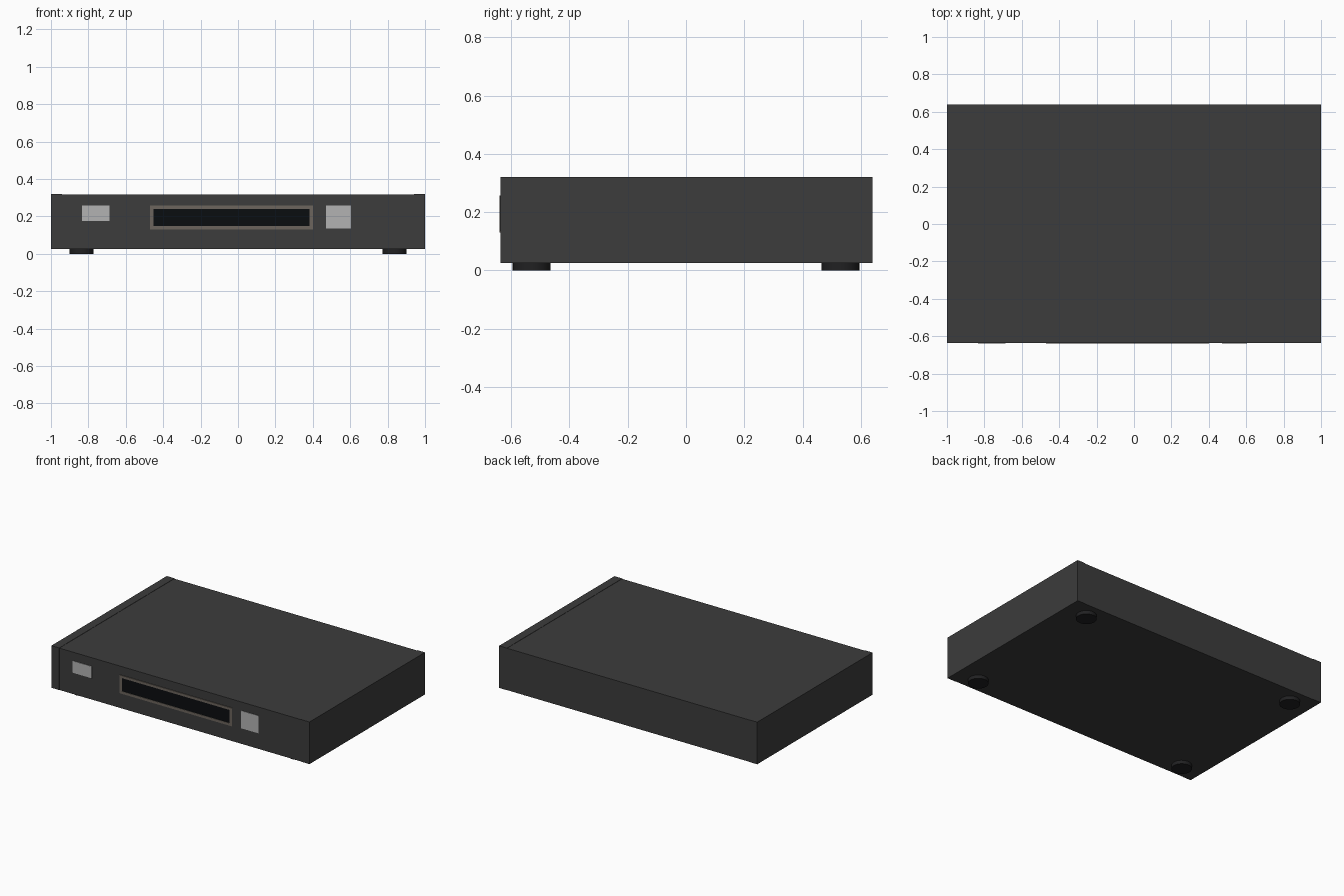
import bpy, bmesh
from mathutils import Vector

if "Cube" in bpy.data.objects:
    bpy.data.objects.remove(bpy.data.objects["Cube"])


def material(name, rgb):
    m = bpy.data.materials.new(name)
    m.diffuse_color = (*rgb, 1)
    m.use_nodes = True
    m.node_tree.nodes["Principled BSDF"].inputs["Base Color"].default_value = m.diffuse_color
    return m


CASE = material("dark_case", (0.045, 0.045, 0.045))
RUBBER = material("rubber", (0.015, 0.015, 0.016))
TRIM = material("warm_trim", (0.15, 0.13, 0.11))
GLASS = material("black_glass", (0.003, 0.004, 0.005))
LABEL = material("pale_plate", (0.45, 0.45, 0.45))


def box(name, x, y, z, mat):
    lo, hi = Vector((x[0], y[0], z[0])), Vector((x[1], y[1], z[1]))
    bm = bmesh.new()
    bmesh.ops.create_cube(bm, size=1)
    for v in bm.verts:
        v.co = (lo + hi) / 2 + v.co * (hi - lo)
    me = bpy.data.meshes.new(name)
    bm.to_mesh(me)
    bm.free()
    me.materials.append(mat)
    ob = bpy.data.objects.new(name, me)
    bpy.context.collection.objects.link(ob)
    return ob


# Main case, with side cheeks standing very slightly proud
box("main_case", (-0.94, 0.94), (-0.635, 0.638), (0.025, 0.318), CASE)
for side, s in (("left", -1), ("right", 1)):
    box(side + "_cheek", sorted((s * 0.94, s)), (-0.637, 0.64), (0.025, 0.32), CASE)

# Display: rectangular frame around a recessed glass strip
frame = box("display_frame", (-0.47, 0.40), (-0.64, -0.635), (0.13, 0.258), TRIM)
frame.data.materials.append(GLASS)
bm = bmesh.new()
bm.from_mesh(frame.data)
bm.faces.ensure_lookup_table()
front = min(bm.faces, key=lambda f: f.calc_center_median().y)
bmesh.ops.inset_region(bm, faces=[front], thickness=0.025)
hole = bmesh.ops.extrude_discrete_faces(bm, faces=[front])["faces"][0]
hole.material_index = 1
bmesh.ops.translate(bm, verts=hole.verts, vec=(0, 0.003, 0))
bm.to_mesh(frame.data)
bm.free()
frame.name = "display_frame_and_glass"

# Pale plates on the front
box("left_plate", (-0.835, -0.687), (-0.638, -0.634), (0.175, 0.258), LABEL)
box("right_plate", (0.47, 0.605), (-0.638, -0.634), (0.135, 0.258), LABEL)

# Four round feet
for sx in (-1, 1):
    for sy in (-1, 1):
        bpy.ops.mesh.primitive_cylinder_add(vertices=32, radius=0.065, depth=0.027,
                                            location=(sx * 0.837, sy * 0.53, 0.0135))
        foot = bpy.context.object
        foot.name = f"{'front' if sy < 0 else 'back'}_{'left' if sx < 0 else 'right'}_foot"
        foot.data.materials.append(RUBBER)
        bpy.ops.object.shade_smooth_by_angle()
